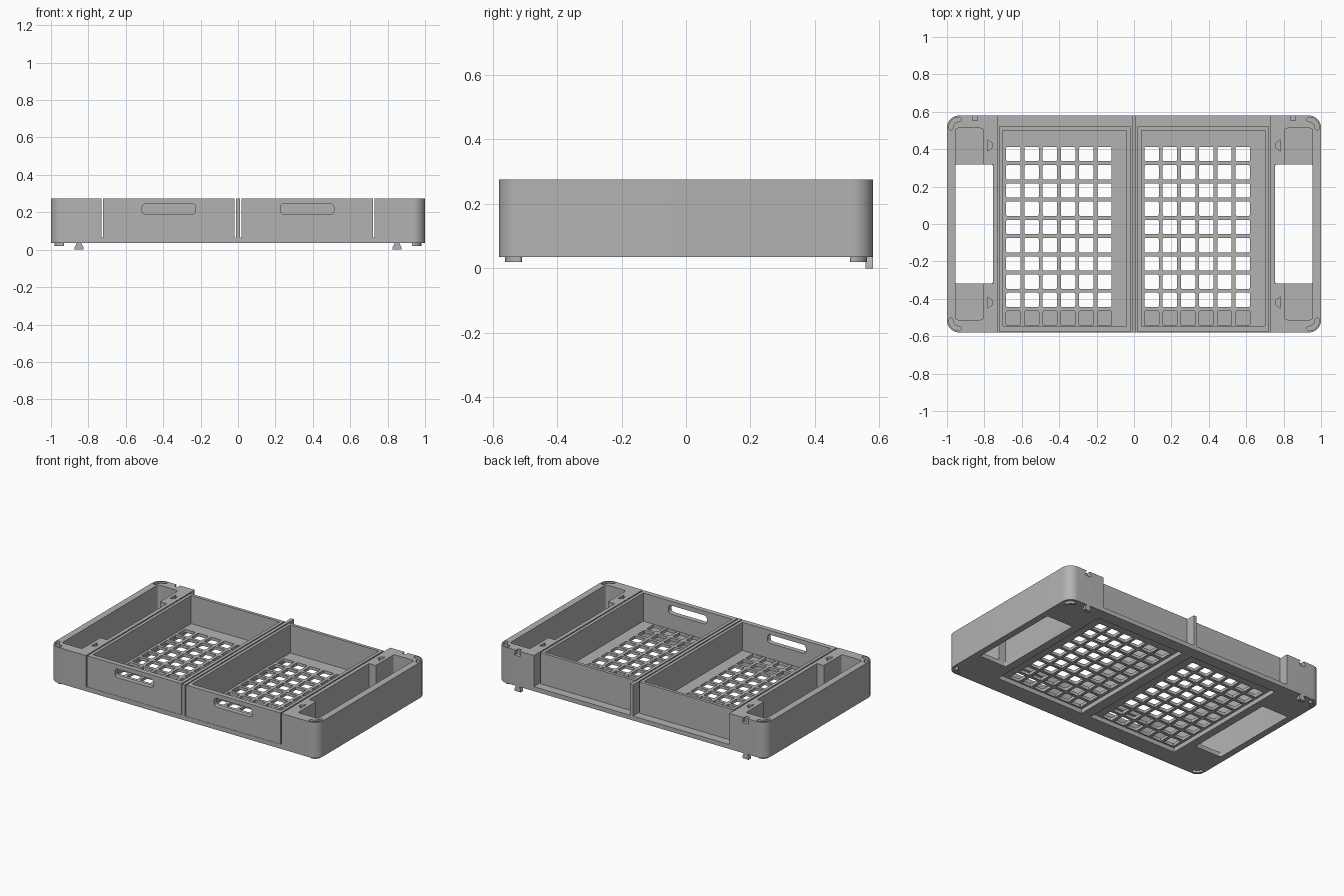
import bpy, bmesh, math
from mathutils import Matrix, Vector

if "Cube" in bpy.data.objects:
    bpy.data.objects.remove(bpy.data.objects["Cube"])

grey = bpy.data.materials.new("plain grey")
grey.use_nodes = True
COLOUR = (0.45, 0.45, 0.45, 1)
grey.diffuse_color = COLOUR
grey.node_tree.nodes["Principled BSDF"].inputs["Base Color"].default_value = COLOUR

BOTTOM, DECK, TOP = 0.035, 0.065, 0.275      # heights of the base and rims
HALF_Y = 0.58
PITCH, HOLE = 0.0975, 0.077                  # floor grid


def rounded(points, radii, steps=6):
    """Outline with right-angled corners, each filleted by its radius."""
    if not isinstance(radii, (list, tuple)):
        radii = [radii] * len(points)
    out = []
    for i, (p, r) in enumerate(zip(points, radii)):
        p = Vector(p)
        if r == 0:
            out.append(tuple(p))
            continue
        u = (Vector(points[i - 1]) - p).normalized() * r
        v = (Vector(points[(i + 1) % len(points)]) - p).normalized() * r
        for k in range(steps + 1):
            t = math.pi / 2 * k / steps
            out.append(tuple(p + u + v - v * math.cos(t) - u * math.sin(t)))
    return out


def rect(x0, x1, y0, y1, r=0, steps=6):
    return rounded([(x0, y0), (x1, y0), (x1, y1), (x0, y1)], r, steps)


def flip(loop, sx=1, sy=1):
    return [(x * sx, y * sy) for x, y in loop]


def prism(name, loops, low, high, along_y=False):
    """Solid from an outline and its holes, extruded along z or y."""
    curve = bpy.data.curves.new(name, 'CURVE')
    curve.dimensions = '2D'
    curve.fill_mode = 'BOTH'
    curve.extrude = (high - low) / 2
    for loop in loops:
        spline = curve.splines.new('POLY')
        spline.points.add(len(loop) - 1)
        for pt, (x, y) in zip(spline.points, loop):
            pt.co = (x, y, 0, 1)
        spline.use_cyclic_u = True
    temp = bpy.data.objects.new(name + "_outline", curve)
    bpy.context.collection.objects.link(temp)
    deps = bpy.context.evaluated_depsgraph_get()
    mesh = bpy.data.meshes.new_from_object(temp.evaluated_get(deps))
    bpy.data.objects.remove(temp)
    mesh.transform(Matrix.Translation((0, 0, (low + high) / 2)))
    if along_y:
        mesh.transform(Matrix(((1, 0, 0, 0), (0, 0, 1, 0), (0, 1, 0, 0), (0, 0, 0, 1))))
    bm = bmesh.new()
    bm.from_mesh(mesh)
    bmesh.ops.remove_doubles(bm, verts=bm.verts, dist=1e-5)
    bmesh.ops.recalc_face_normals(bm, faces=bm.faces)
    bm.to_mesh(mesh)
    bm.free()
    mesh.materials.clear()
    mesh.materials.append(grey)
    obj = bpy.data.objects.new(name, mesh)
    bpy.context.collection.objects.link(obj)
    return obj


def cut(obj, cutters):
    """Subtract the cutters, then discard them."""
    for c in cutters:
        mod = obj.modifiers.new("cut", 'BOOLEAN')
        mod.operation, mod.solver, mod.object = 'DIFFERENCE', 'EXACT', c
    deps = bpy.context.evaluated_depsgraph_get()
    mesh = bpy.data.meshes.new_from_object(obj.evaluated_get(deps))
    obj.modifiers.clear()
    obj.data = mesh
    for c in cutters:
        bpy.data.objects.remove(c)


def corner_arc(radius, width, start, end, steps=8):
    """Curved slot around a corner, with rounded ends."""
    cx, cy = 0.935, 0.515
    a, b = math.radians(start), math.radians(end)

    def ring(px, py, r, t0, t1):
        return [(px + r * math.cos(t0 + (t1 - t0) * k / steps),
                 py + r * math.sin(t0 + (t1 - t0) * k / steps)) for k in range(steps + 1)]

    def end_cap(t, turn):
        return ring(cx + radius * math.cos(t), cy + radius * math.sin(t),
                    width, t + turn, t + turn + math.pi)[1:-1]
    return (ring(cx, cy, radius + width, a, b) + end_cap(b, 0)
            + ring(cx, cy, radius - width, b, a) + end_cap(a, math.pi))


def dovetail(x, z):
    return [(x - 0.023, z), (x + 0.023, z), (x + 0.023, z + 0.014),
            (x + 0.012, z + 0.036), (x - 0.012, z + 0.036), (x - 0.023, z + 0.014)]


parts = []

# Base plate with openings under the trays and the end pockets
openings = []
for s in (-1, 1):
    openings.append(flip(rect(0.035, 0.70, -0.455, 0.50), s))
    openings.append(flip(rect(0.755, 0.955, -0.318, 0.318, 0.008), s))
parts.append(prism("base_plate", [rect(-1, 1, -HALF_Y, HALF_Y, 0.065, 10)] + openings, BOTTOM, DECK))

# End blocks: hollow pockets, corner slots, joint slots and back notches
block = rounded([(0.729, -HALF_Y), (1, -HALF_Y), (1, HALF_Y), (0.729, HALF_Y)],
                [0, 0.065, 0.065, 0], 10)
pocket = rounded([(0.805, -0.512), (0.955, -0.512), (0.955, 0.512), (0.805, 0.512),
                  (0.805, 0.318), (0.755, 0.318), (0.755, -0.318), (0.805, -0.318)],
                 [0.015, 0.015, 0.015, 0.015, 0, 0, 0, 0])
joint = [(0.756, 0.41), (0.782, 0.39), (0.782, 0.45), (0.756, 0.43)]
for s, side in ((1, "left"), (-1, "right")):
    end = prism(side + "_end_block", [flip(block, s), flip(pocket, s)], DECK, TOP)
    cutters = [prism("notch_cutter", [dovetail(0.85 * s, TOP - BOTTOM)], 0.554, 0.6, True)]
    for sy in (1, -1):
        cutters.append(prism("slot_cutter", [flip(corner_arc(0.044, 0.012, 0, 90), s, sy)], 0.255, 0.3))
        cutters.append(prism("joint_cutter", [flip(joint, s, sy)], 0.25, 0.3))
    cut(end, cutters)
    parts.append(end)

    # Stacking feet and the dovetail tab under the back edge
    for sy, place in ((1, "back"), (-1, "front")):
        parts.append(prism(f"{side}_{place}_foot", [flip(corner_arc(0.037, 0.009, 5, 85), s, sy)],
                           0.02, BOTTOM + 0.002))
    parts.append(prism(side + "_tab", [dovetail(0.85 * s, 0)], 0.556, HALF_Y, True))

# Centre rib between the trays
parts.append(prism("centre_rib", [rect(-0.011, 0.011, -HALF_Y, HALF_Y)], DECK, TOP))

# Two trays: gridded floor, three plain walls and a front wall with a hand slot
for x0, side in ((0.018, "left"), (-0.721, "right")):
    x1 = x0 + 0.703
    front, back, wall = -0.578, 0.522, 0.021
    holes = []
    for i in range(6):
        for j in range(10):
            cx, cy = x0 + 0.076 + i * PITCH, 0.374 - j * PITCH
            h = HOLE / 2
            holes.append(rect(cx - h, cx + h, cy - h, cy + h, 0.008, 3))
    parts.append(prism(side + "_tray_floor",
                       [rect(x0 + 0.01, x1 - 0.01, front + 0.01, back - 0.01)] + holes, DECK, 0.085))
    walls = [(x0, front + 0.01), (x0 + wall, front + 0.01), (x0 + wall, back - wall),
             (x1 - wall, back - wall), (x1 - wall, front + 0.01), (x1, front + 0.01),
             (x1, back), (x0, back)]
    parts.append(prism(side + "_tray_walls", [walls], DECK, TOP))
    mid = (x0 + x1) / 2
    parts.append(prism(side + "_tray_front",
                       [rect(x0, x1, DECK, TOP), rect(mid - 0.143, mid + 0.143, 0.188, 0.246, 0.02)],
                       front, -0.545, True))

# Smooth the rounded corners and keep the edges sharp
bpy.ops.object.select_all(action='DESELECT')
for obj in parts:
    obj.select_set(True)
bpy.context.view_layer.objects.active = parts[0]
bpy.ops.object.shade_smooth_by_angle(angle=math.radians(30))
